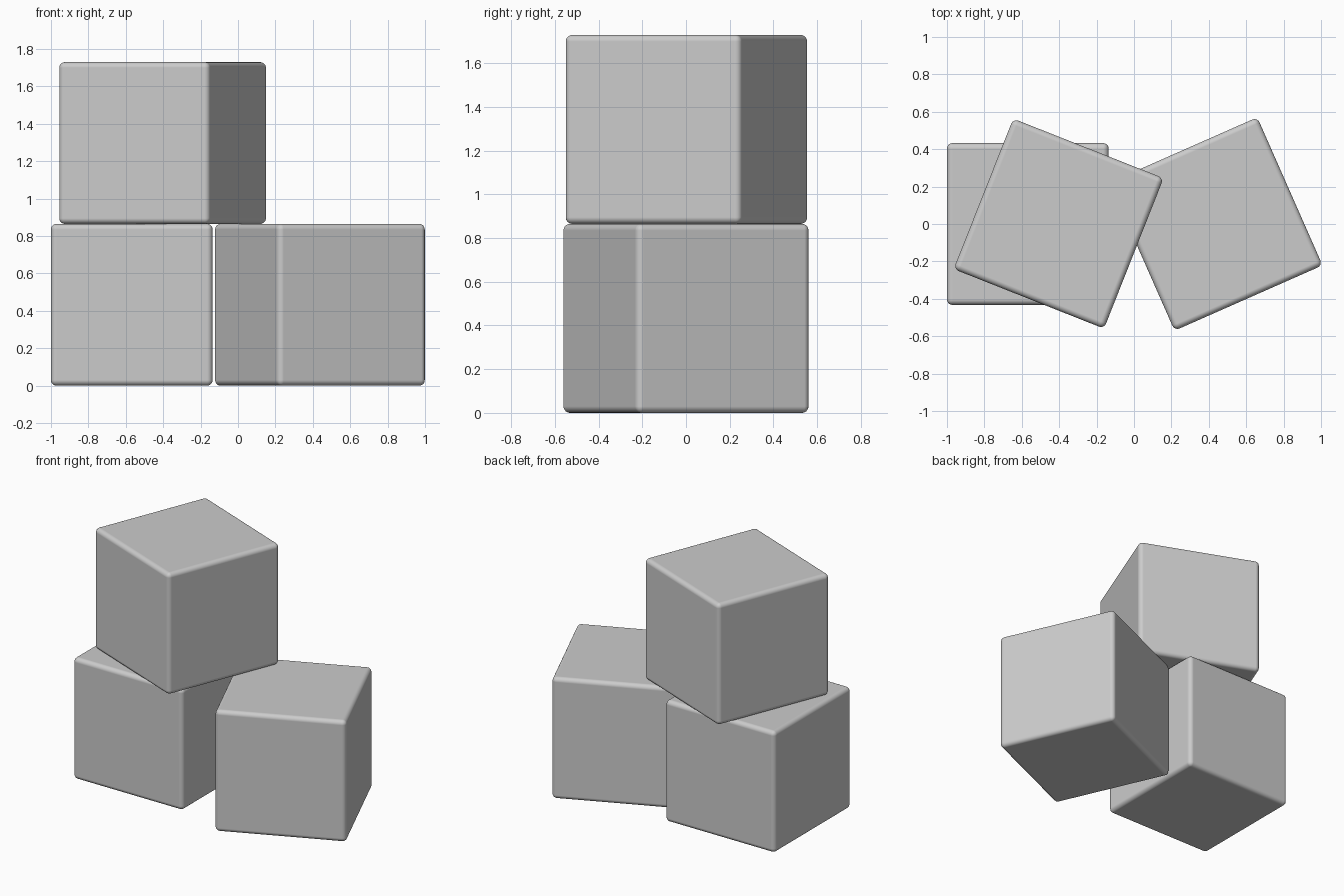
import bpy
from math import radians

if "Cube" in bpy.data.objects:
    bpy.data.objects.remove(bpy.data.objects["Cube"])

SIDE = 0.865


def block(name, x, y, z, angle):
    # cube with softly rounded edges, turned about the vertical axis
    bpy.ops.mesh.primitive_cube_add(size=SIDE, location=(x, y, z + SIDE / 2),
                                    rotation=(0, 0, radians(angle)))
    ob = bpy.context.object
    ob.name = name
    bevel = ob.modifiers.new("rounded_edges", 'BEVEL')
    bevel.width = 0.03
    bevel.segments = 5
    bevel.harden_normals = True
    bpy.ops.object.shade_smooth()
    return ob


# two blocks on the ground, one stacked on top
block("left_block", -0.568, 0, 0, 0)
block("right_block", 0.438, 0, 0, 23.8)
block("top_block", -0.403, 0.002, SIDE, -21.6)
